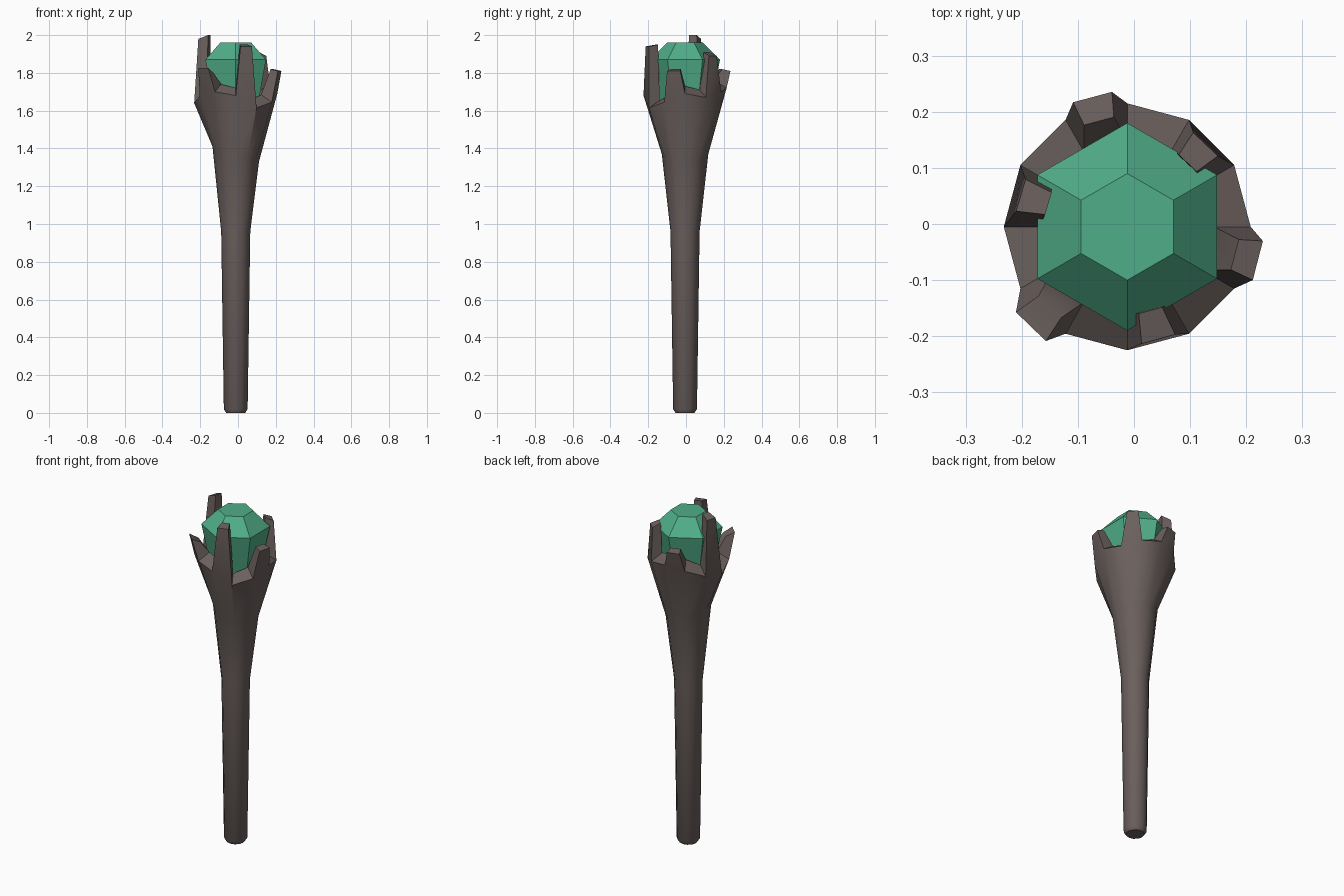
import bpy
import bmesh
from math import sin, cos, radians

if "Cube" in bpy.data.objects:
    bpy.data.objects.remove(bpy.data.objects["Cube"], do_unlink=True)

CX, CY = -0.012, -0.005   # axis of the shaft


def material(name, rgb):
    mat = bpy.data.materials.new(name)
    mat.use_nodes = True
    mat.diffuse_color = (*rgb, 1)
    mat.node_tree.nodes["Principled BSDF"].inputs["Base Color"].default_value = (*rgb, 1)
    return mat


def polar(bm, degrees, r, z):
    a = radians(degrees)
    return bm.verts.new((CX + r * cos(a), CY + r * sin(a), z))


def ring(bm, sides, r, z, start=0):
    return [polar(bm, start + 360 * i / sides, r, z) for i in range(sides)]


def bridge(bm, low, high):
    n = len(low)
    for i in range(n):
        j = (i + 1) % n
        bm.faces.new((low[i], low[j], high[j], high[i]))


def finish(bm, name, mat, smooth):
    bmesh.ops.recalc_face_normals(bm, faces=bm.faces)
    mesh = bpy.data.meshes.new(name)
    bm.to_mesh(mesh)
    bm.free()
    mesh.materials.append(mat)
    obj = bpy.data.objects.new(name, mesh)
    bpy.context.collection.objects.link(obj)
    if smooth:
        bpy.ops.object.select_all(action='DESELECT')
        obj.select_set(True)
        bpy.context.view_layer.objects.active = obj
        bpy.ops.object.shade_smooth_by_angle(angle=radians(35))
    return obj


wood = material("dark brown wood", (0.145, 0.116, 0.109))
green = material("green crystal", (0.08, 0.42, 0.25))

# Shaft: twelve-sided loft, flaring into an uneven rim
bm = bmesh.new()
rings = [ring(bm, 12, r, z) for r, z in
         ((0.05, 0), (0.063, 0.02), (0.077, 0.96), (0.123, 1.37))]
for v in rings[-1]:
    v.co.z -= 0.04 * (v.co.x - CX) / 0.123
rim_z = (1.69, 1.67, 1.70, 1.72, 1.70, 1.66, 1.64, 1.68, 1.70, 1.68, 1.615, 1.645)
outer = [polar(bm, 30 * i, 0.22, z) for i, z in enumerate(rim_z)]
inner = [polar(bm, 30 * i, 0.155, z + 0.04) for i, z in enumerate(rim_z)]
floor = ring(bm, 12, 0.11, 1.55)
rings.append(outer)
for low, high in zip(rings, rings[1:]):
    bridge(bm, low, high)
bridge(bm, floor, inner)
bm.faces.new(rings[0])
bm.faces.new(floor)

# Claws on alternate rim segments: middle angle, outer and inner tip (radius, height)
claws = {
    1: (46.5, 0.205, 1.89, 0.158, 1.91),
    3: (105, 0.242, 1.81, 0.197, 1.82),
    5: (163.5, 0.20, 1.98, 0.148, 2.0),
    7: (226, 0.25, 1.825, 0.20, 1.80),
    9: (285.5, 0.21, 1.94, 0.156, 1.95),
    11: (345.5, 0.243, 1.81, 0.20, 1.82),
}
for i in range(12):
    j = (i + 1) % 12
    base = [outer[i], outer[j], inner[j], inner[i]]
    if i in claws:
        mid, r_out, z_out, r_in, z_in = claws[i]
        tip = [polar(bm, mid - 8.5, r_out, z_out), polar(bm, mid + 8.5, r_out, z_out),
               polar(bm, mid + 8, r_in, z_in), polar(bm, mid - 8, r_in, z_in)]
        bridge(bm, base, tip)
        bm.faces.new(tip)
    else:
        bm.faces.new(base)
finish(bm, "clawed_shaft", wood, True)

# Gem: faceted six-sided crystal held by the claws
bm = bmesh.new()
rings = [ring(bm, 6, r, z, 30) for r, z in ((0.13, 1.6), (0.185, 1.87), (0.095, 1.96))]
for low, high in zip(rings, rings[1:]):
    bridge(bm, low, high)
bm.faces.new(rings[0])
bm.faces.new(rings[-1])
finish(bm, "gem", green, False)
